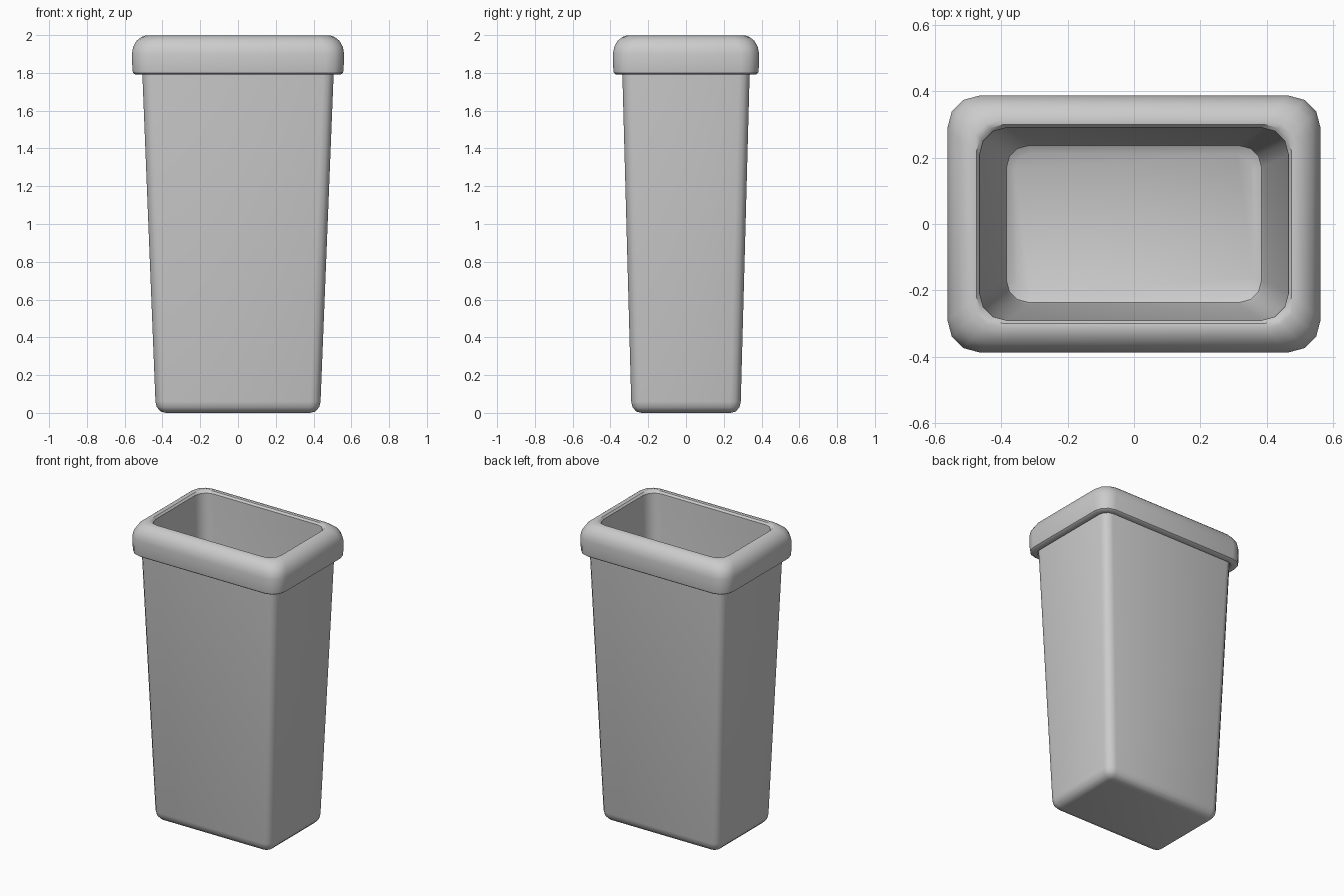
import bpy, bmesh, math

if "Cube" in bpy.data.objects:
    bpy.data.objects.remove(bpy.data.objects["Cube"])


def ring_points(hx, hy, r, z, segs):
    """Rounded rectangle, counter-clockwise seen from above."""
    pts = []
    for i, (sx, sy) in enumerate([(1, 1), (-1, 1), (-1, -1), (1, -1)]):
        for k in range(segs + 1):
            a = math.pi / 2 * (i + k / segs)
            pts.append((sx * (hx - r) + r * math.cos(a),
                        sy * (hy - r) + r * math.sin(a), z))
    return pts


def loft(name, rings, segs=3, cap_first=False, cap_last=False):
    """Skin a stack of (half x, half y, corner radius, z) sections."""
    bm = bmesh.new()
    loops = [[bm.verts.new(p) for p in ring_points(*r, segs)] for r in rings]
    n = len(loops[0])
    for a, b in zip(loops, loops[1:]):
        for i in range(n):
            j = (i + 1) % n
            bm.faces.new((a[i], a[j], b[j], b[i]))
    if cap_first:
        bm.faces.new(loops[0][::-1])
    if cap_last:
        bm.faces.new(loops[-1])
    mesh = bpy.data.meshes.new(name)
    bm.to_mesh(mesh)
    bm.free()
    obj = bpy.data.objects.new(name, mesh)
    bpy.context.collection.objects.link(obj)
    bpy.context.view_layer.objects.active = obj
    bpy.ops.object.select_all(action='DESELECT')
    obj.select_set(True)
    bpy.ops.object.shade_smooth_by_angle(angle=math.radians(40))
    return obj


# Tapered outer body with rounded bottom edge
loft("outer_body", [
    (0.38, 0.235, 0.02, 0.0),
    (0.408, 0.263, 0.035, 0.007),
    (0.43, 0.283, 0.05, 0.03),
    (0.437, 0.29, 0.055, 0.06),
    (0.505, 0.336, 0.055, 1.76),
    (0.507, 0.338, 0.055, 1.80),
], cap_first=True)

# Thick rolled rim: underside, outer face, rounded shoulder, inner lip
loft("rolled_rim", [
    (0.507, 0.338, 0.055, 1.80),
    (0.515, 0.345, 0.06, 1.792),
    (0.545, 0.372, 0.085, 1.792),
    (0.556, 0.382, 0.092, 1.80),
    (0.559, 0.385, 0.095, 1.82),
    (0.562, 0.387, 0.097, 1.90),
    (0.555, 0.38, 0.097, 1.938),
    (0.537, 0.362, 0.095, 1.97),
    (0.512, 0.337, 0.09, 1.99),
    (0.488, 0.313, 0.085, 1.998),
    (0.475, 0.30, 0.082, 1.996),
    (0.465, 0.29, 0.08, 1.983),
])

# Inner walls and floor
loft("inner_liner", [
    (0.465, 0.29, 0.08, 1.983),
    (0.462, 0.288, 0.08, 1.90),
    (0.392, 0.243, 0.07, 0.10),
    (0.384, 0.236, 0.065, 0.07),
    (0.36, 0.212, 0.05, 0.055),
], cap_last=True)
